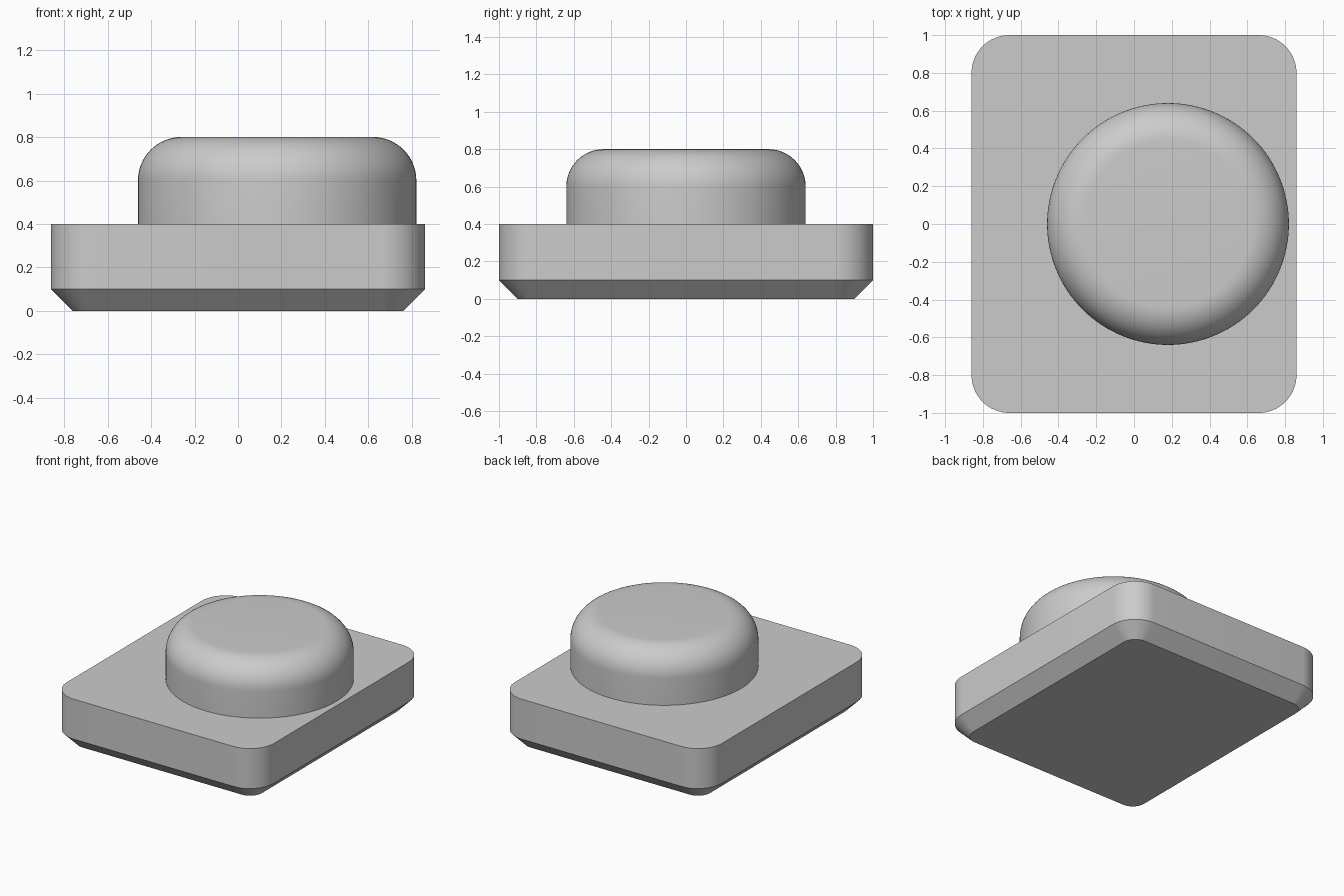
import bpy, bmesh, math

cube = bpy.data.objects.get("Cube")
if cube:
    bpy.data.objects.remove(cube)

grey = bpy.data.materials.new("plain_grey")
grey.use_nodes = True
grey.diffuse_color = (0.6, 0.6, 0.6, 1)
grey.node_tree.nodes["Principled BSDF"].inputs["Base Color"].default_value = (0.6, 0.6, 0.6, 1)


def rounded_outline(half_x, half_y, radius, steps=16):
    """Counter-clockwise rectangle with round corners."""
    points = []
    for corner, (sx, sy) in enumerate([(1, 1), (-1, 1), (-1, -1), (1, -1)]):
        for i in range(steps + 1):
            a = math.pi / 2 * (corner + i / steps)
            points.append((sx * (half_x - radius) + radius * math.cos(a),
                           sy * (half_y - radius) + radius * math.sin(a)))
    return points


def circle_outline(radius, steps=128):
    return [(radius * math.cos(math.tau * i / steps),
             radius * math.sin(math.tau * i / steps)) for i in range(steps)]


def loft(name, layers, location=(0, 0, 0)):
    """Closed solid through stacked (outline, height) layers, bottom to top."""
    bm = bmesh.new()
    rings = [[bm.verts.new((x, y, z)) for x, y in outline] for outline, z in layers]
    for low, high in zip(rings, rings[1:]):
        n = len(low)
        for i in range(n):
            j = (i + 1) % n
            bm.faces.new((low[i], low[j], high[j], high[i]))
    bm.faces.new(rings[0][::-1])
    bm.faces.new(rings[-1])
    mesh = bpy.data.meshes.new(name)
    bm.to_mesh(mesh)
    bm.free()
    mesh.materials.append(grey)
    obj = bpy.data.objects.new(name, mesh)
    obj.location = location
    bpy.context.collection.objects.link(obj)
    bpy.ops.object.select_all(action='DESELECT')
    obj.select_set(True)
    bpy.context.view_layer.objects.active = obj
    bpy.ops.object.shade_smooth_by_angle(angle=math.radians(30))
    return obj


# Base plate with round corners and a chamfered underside
full = rounded_outline(0.86, 1.0, 0.2)
loft("base_plate", [(rounded_outline(0.76, 0.9, 0.1), 0), (full, 0.1), (full, 0.4)])

# Off-centre round boss with a filleted top edge
fillet, radius, steps = 0.2, 0.64, 16
layers = [(circle_outline(radius), 0)]
for i in range(steps + 1):
    a = math.pi / 2 * i / steps
    layers.append((circle_outline(radius - fillet + fillet * math.cos(a)),
                   0.2 + fillet * math.sin(a)))
loft("round_boss", layers, (0.18, 0, 0.4))
